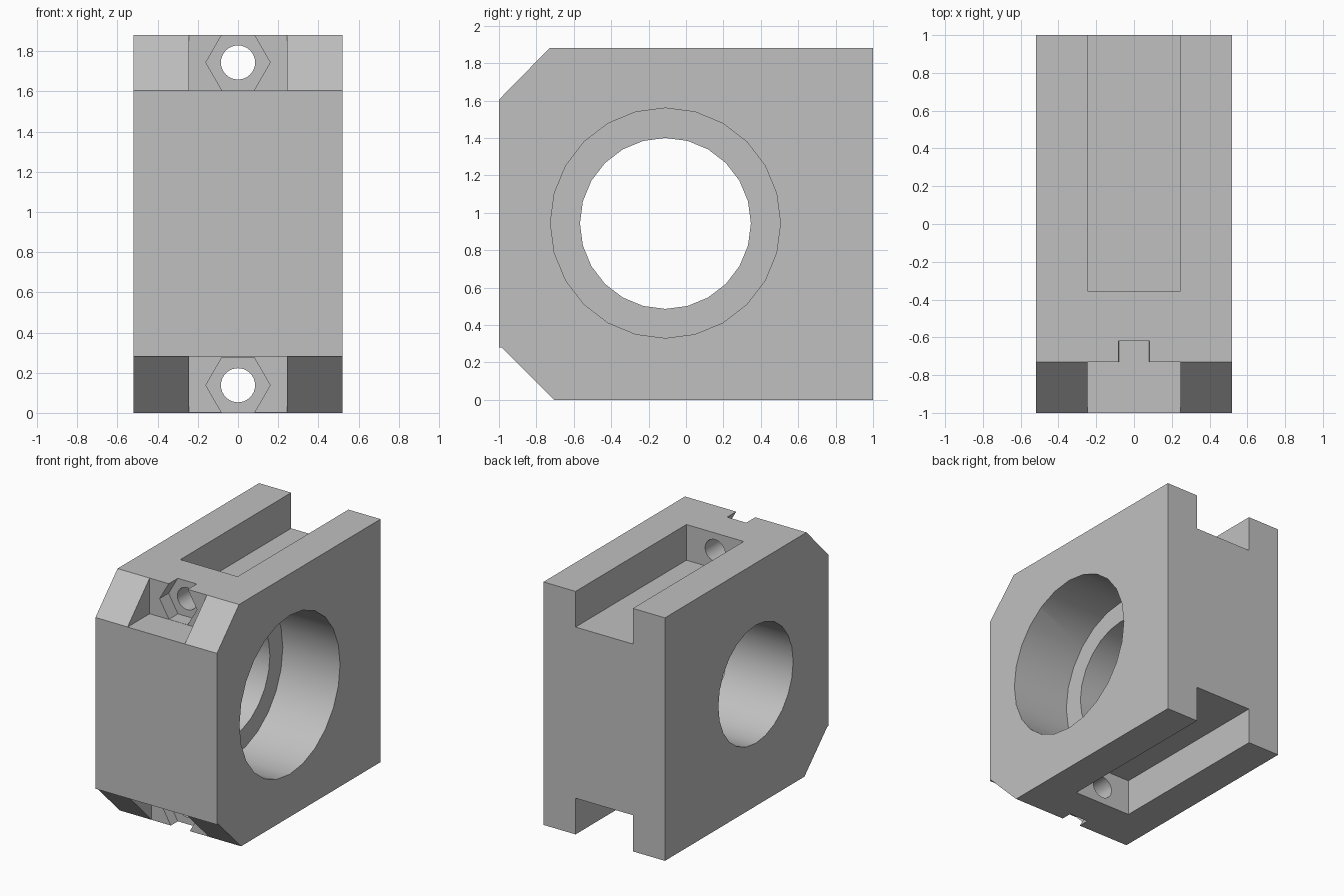
import bpy, bmesh, math
from mathutils import Vector

if "Cube" in bpy.data.objects:
    bpy.data.objects.remove(bpy.data.objects["Cube"])

grey = bpy.data.materials.new("light grey")
grey.diffuse_color = (0.53, 0.53, 0.53, 1)
grey.use_nodes = True
grey.node_tree.nodes["Principled BSDF"].inputs["Base Color"].default_value = grey.diffuse_color


def prism(name, points, axis, a, b):
    """Extrude a 2D outline along x (points are y,z) or y (points are x,z)."""
    bm = bmesh.new()
    place = (lambda p: (a, p[0], p[1])) if axis == "x" else (lambda p: (p[0], a, p[1]))
    face = bm.faces.new([bm.verts.new(place(p)) for p in points])
    out = bmesh.ops.extrude_face_region(bm, geom=[face])
    move = Vector((b - a, 0, 0)) if axis == "x" else Vector((0, b - a, 0))
    bmesh.ops.translate(bm, vec=move, verts=[v for v in out["geom"] if isinstance(v, bmesh.types.BMVert)])
    bmesh.ops.recalc_face_normals(bm, faces=bm.faces)
    mesh = bpy.data.meshes.new(name)
    bm.to_mesh(mesh)
    bm.free()
    mesh.materials.append(grey)
    obj = bpy.data.objects.new(name, mesh)
    bpy.context.collection.objects.link(obj)
    return obj


def ring(u, v, r, n):
    return [(u + r * math.cos(2 * math.pi * i / n), v + r * math.sin(2 * math.pi * i / n)) for i in range(n)]


def rect(u, v0, v1):
    return [(-u, v0), (u, v0), (u, v1), (-u, v1)]


# Block with two chamfered front edges
block = prism("bearing_block", [(-1, 0.28), (-0.985, 0.28), (-0.705, 0), (1, 0), (1, 1.88),
                                (-0.73, 1.88), (-1, 1.605)], "x", -0.52, 0.52)

# Stepped bore: wide seat from the right, narrower hole through the left
cutters = [prism("bore_cutter", ring(-0.11, 0.943, 0.457, 24), "x", -0.7, 0.7),
           prism("seat_cutter", ring(-0.11, 0.945, 0.615, 24), "x", 0.03, 0.7)]

# Top and bottom: rear slot, front pocket, hexagonal nut seat, bolt hole
for end, z0, z1, zc, front in (("top", 1.604, 2.1, 1.744, -0.73), ("bottom", -0.2, 0.28, 0.1375, -0.706)):
    cutters += [prism(end + "_slot_cutter", rect(0.245, z0, z1), "y", -0.355, 1.2),
                prism(end + "_pocket_cutter", rect(0.245, z0, z1), "y", -1.2, front),
                prism(end + "_nut_cutter", ring(0, zc, 0.16, 6), "y", -0.85, -0.62),
                prism(end + "_bolt_cutter", ring(0, zc, 0.085, 32), "y", -0.75, -0.25)]

# Cut everything out of the block, then discard the cutters
bpy.context.view_layer.objects.active = block
block.select_set(True)
for cutter in cutters:
    cutter.hide_render = True
    mod = block.modifiers.new("cut", "BOOLEAN")
    mod.operation = "DIFFERENCE"
    mod.solver = "EXACT"
    mod.object = cutter
    bpy.ops.object.modifier_apply(modifier=mod.name)
    bpy.data.objects.remove(cutter)

bpy.ops.object.shade_smooth_by_angle(angle=math.radians(30))
